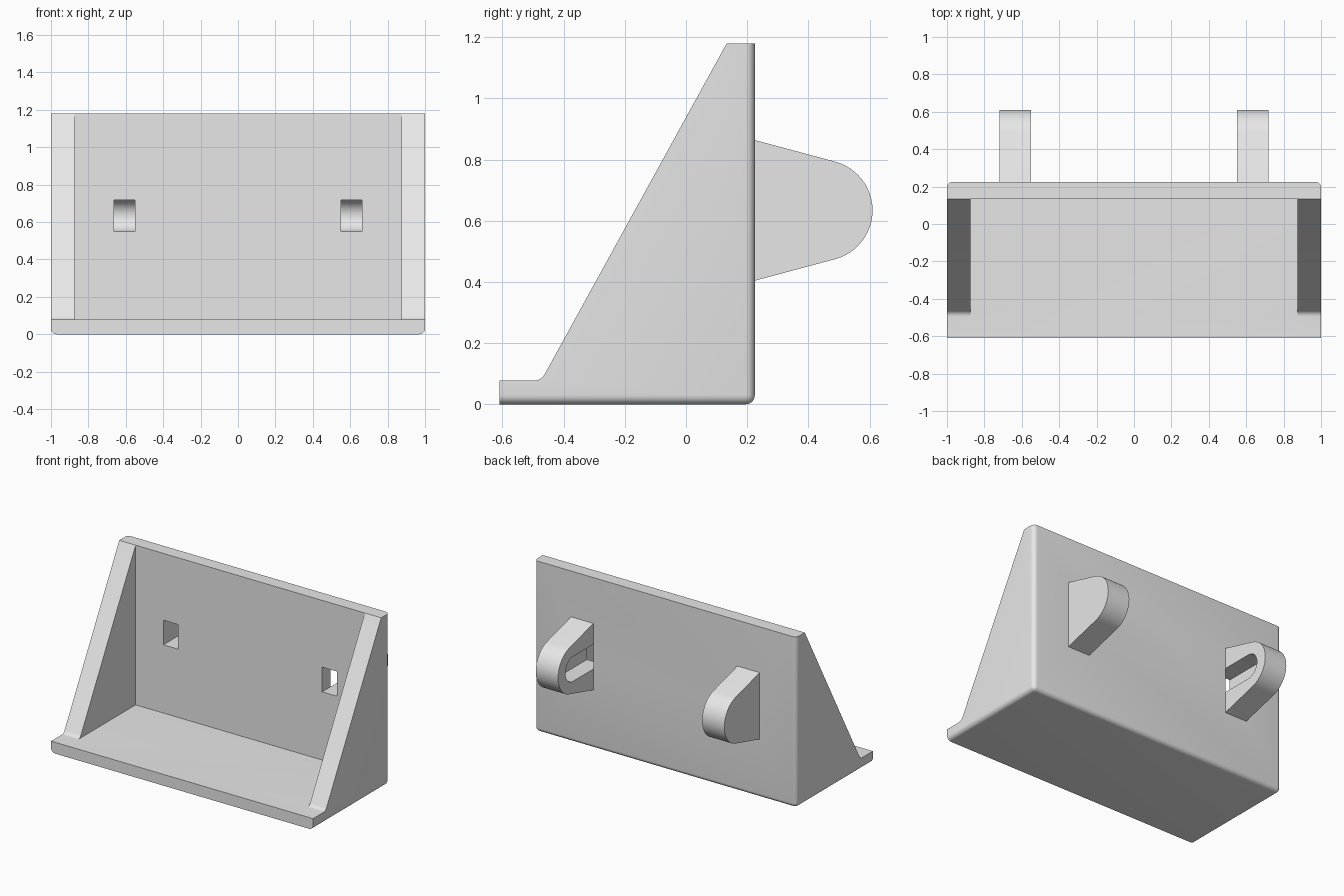
import bpy, bmesh
from math import radians, sin, cos, pi
from mathutils import Vector

cube = bpy.data.objects.get("Cube")
if cube:
    bpy.data.objects.remove(cube, do_unlink=True)

grey = bpy.data.materials.new("light_grey")
grey.use_nodes = True
grey.diffuse_color = (0.8, 0.8, 0.8, 1)
grey.node_tree.nodes["Principled BSDF"].inputs["Base Color"].default_value = (0.8, 0.8, 0.8, 1)

WALL_FRONT, WALL_BACK, FRONT = 0.133, 0.225, -0.61
TOP, FLOOR, INNER = 1.18, 0.078, 0.875
LUG_Y, LUG_Z, LUG_R, SLOT_R = 0.445, 0.634, 0.165, 0.085
LUG_IN, LUG_OUT, SLOT_OUT = 0.55, 0.72, 0.663


def arc(cy, cz, r, a0, a1, n):
    """Points on an arc in the y-z plane, angles in degrees."""
    steps = [radians(a0 + (a1 - a0) * i / n) for i in range(n + 1)]
    return [(cy + r * cos(a), cz + r * sin(a)) for a in steps]


def extrude(name, profile, x0, x1, round_edge=None, radius=0.03):
    """Extrude a y-z profile along x, optionally rounding chosen edges."""
    bm = bmesh.new()
    face = bm.faces.new([bm.verts.new((x0, y, z)) for y, z in profile])
    ext = bmesh.ops.extrude_face_region(bm, geom=[face])
    verts = [g for g in ext["geom"] if isinstance(g, bmesh.types.BMVert)]
    bmesh.ops.translate(bm, verts=verts, vec=(x1 - x0, 0, 0))
    bmesh.ops.recalc_face_normals(bm, faces=bm.faces)
    if round_edge:
        edges = [e for e in bm.edges if round_edge(e)]
        bmesh.ops.bevel(bm, geom=edges, offset=radius, segments=6,
                        profile=0.5, affect="EDGES")
    mesh = bpy.data.meshes.new(name)
    bm.to_mesh(mesh)
    bm.free()
    mesh.materials.append(grey)
    obj = bpy.data.objects.new(name, mesh)
    bpy.context.collection.objects.link(obj)
    return obj


def cut(obj, cutter):
    """Subtract the cutter from the object and remove the cutter."""
    mod = obj.modifiers.new("cut", "BOOLEAN")
    mod.operation, mod.solver, mod.object = "DIFFERENCE", "EXACT", cutter
    bpy.ops.object.select_all(action="DESELECT")
    bpy.context.view_layer.objects.active = obj
    obj.select_set(True)
    bpy.ops.object.modifier_apply(modifier=mod.name)
    bpy.data.objects.remove(cutter, do_unlink=True)


def smooth(obj):
    bpy.ops.object.select_all(action="DESELECT")
    bpy.context.view_layer.objects.active = obj
    obj.select_set(True)
    bpy.ops.object.shade_smooth_by_angle(angle=radians(25))


def box(y0, y1, z0, z1):
    return [(y0, z0), (y1, z0), (y1, z1), (y0, z1)]


def outer_edge(e):
    """Bottom side edges, bottom back edge and upright back edges."""
    a, b = (v.co for v in e.verts)
    bottom = max(a.z, b.z) < 0.001
    back = min(a.y, b.y) > WALL_BACK - 0.001
    front = max(a.y, b.y) < FRONT + 0.001
    along_x = abs(a.x - b.x) > 1
    if along_x:
        return bottom and back
    return (bottom or back) and not front


# Bracket: side outline with a small concave curve at the foot of the slope
slope = 61.0
foot = arc(-0.494, FLOOR + 0.035, 0.035, -90, slope - 90, 6)
side = [(FRONT, 0), (WALL_BACK, 0), (WALL_BACK, TOP), (WALL_FRONT, TOP)]
side += foot[::-1] + [(FRONT, FLOOR)]
bracket = extrude("bracket", side, -1, 1, outer_edge)
cut(bracket, extrude("hollow", box(-0.8, WALL_FRONT, FLOOR, 1.4), -INNER, INNER))

# Hollow lugs behind the wall, open towards the middle, with wall openings
rise = LUG_R * cos(radians(15))
tangent = LUG_Y + LUG_R * sin(radians(15))
root = rise + (tangent - WALL_BACK) * sin(radians(15)) / cos(radians(15))
lug_profile = [(WALL_BACK, LUG_Z - root)]
lug_profile += arc(LUG_Y, LUG_Z, LUG_R, -75, 75, 24)
lug_profile += [(WALL_BACK, LUG_Z + root)]
slot_profile = [(0.1, LUG_Z - SLOT_R)]
slot_profile += arc(LUG_Y, LUG_Z, SLOT_R, -90, 90, 20)
slot_profile += [(0.1, LUG_Z + SLOT_R)]

for name, s in (("left", 1), ("right", -1)):
    opening = box(0.0, 0.4, LUG_Z - SLOT_R, LUG_Z + SLOT_R)
    cut(bracket, extrude("opening", opening, s * LUG_IN, s * SLOT_OUT))
    lug = extrude(name + "_lug", lug_profile, s * LUG_IN, s * LUG_OUT)
    cut(lug, extrude("slot", slot_profile, s * 0.45, s * SLOT_OUT))
    smooth(lug)
smooth(bracket)
